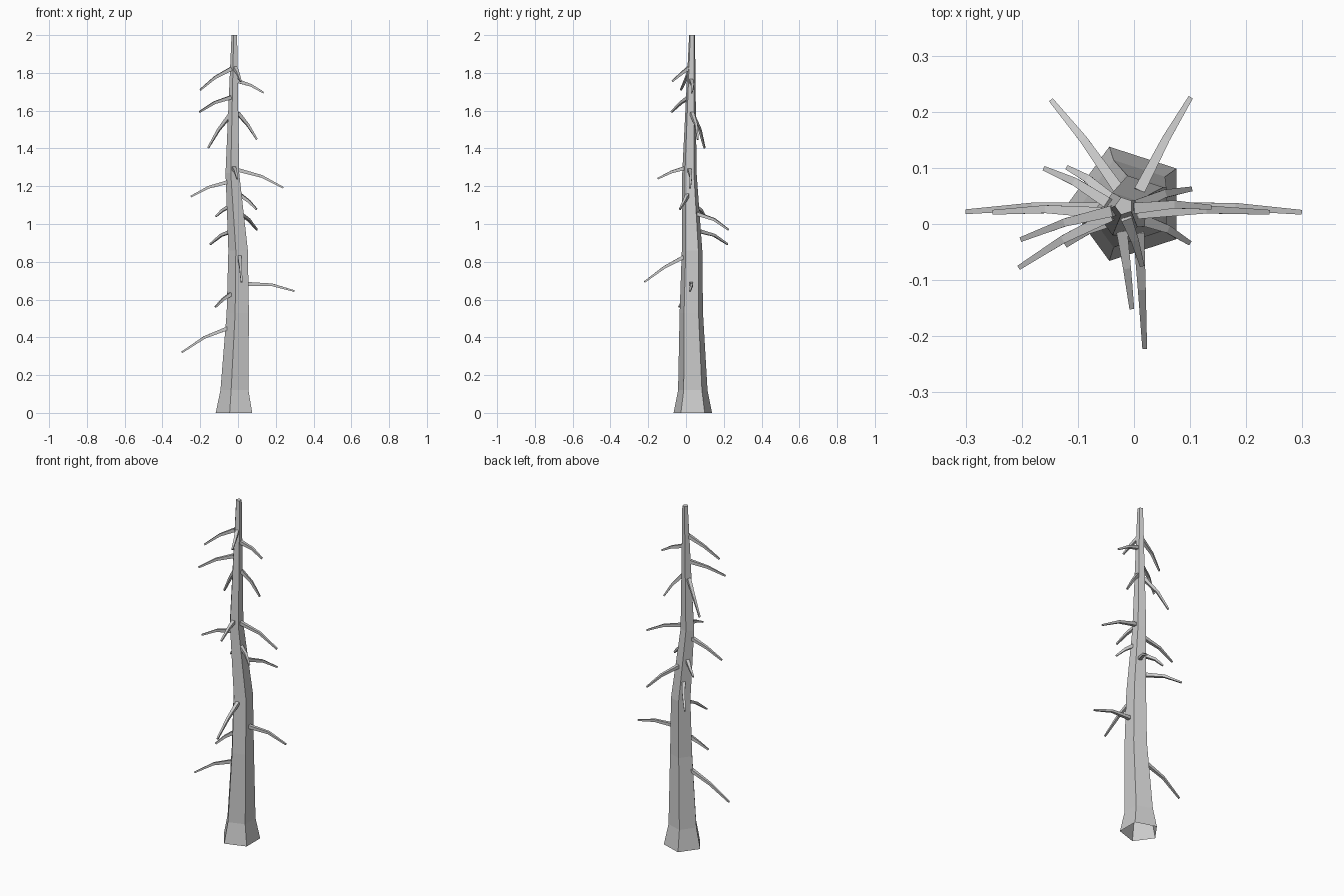
import bpy, bmesh
from math import cos, sin, pi
from mathutils import Vector

if "Cube" in bpy.data.objects:
    bpy.data.objects.remove(bpy.data.objects["Cube"])


def loft(name, rings, cap_start=True):
    """Skin equal-length point rings into a tube with outward normals."""
    bm = bmesh.new()
    loops = [[bm.verts.new(p) for p in ring] for ring in rings]
    n = len(loops[0])
    for a, b in zip(loops, loops[1:]):
        for i in range(n):
            j = (i + 1) % n
            bm.faces.new((a[i], a[j], b[j], b[i]))
    bm.faces.new(loops[-1])
    if cap_start:
        bm.faces.new(loops[0][::-1])
    bmesh.ops.recalc_face_normals(bm, faces=bm.faces)
    mesh = bpy.data.meshes.new(name)
    bm.to_mesh(mesh)
    bm.free()
    obj = bpy.data.objects.new(name, mesh)
    bpy.context.collection.objects.link(obj)


# Trunk: five-sided, flared foot, open underneath (x, y, z, radius)
trunk = [(-0.011, 0.036, 0.0, 0.107), (-0.011, 0.036, 0.12, 0.082),
         (0.005, 0.028, 0.53, 0.065), (0.006, 0.032, 0.86, 0.057),
         (-0.026, 0.018, 1.27, 0.040), (-0.018, 0.032, 2.0, 0.0163)]
loft("trunk", [[(x + r * cos(a), y + r * sin(a), z)
                for a in (pi / 5 + k * 2 * pi / 5 for k in range(5))]
               for x, y, z, r in trunk], cap_start=False)


def trunk_at(z):
    """Trunk centre and radius at a height."""
    for a, b in zip(trunk, trunk[1:]):
        if z <= b[2]:
            p = Vector(a).lerp(Vector(b), (z - a[2]) / (b[2] - a[2]))
            return p.xyz, p.w


def branch(name, root_z, tip):
    """Tapered four-sided twig from the bark, arching down to its tip."""
    centre, r = trunk_at(root_z)
    tip = Vector(tip)
    out = Vector((tip.x - centre.x, tip.y - centre.y, 0)).normalized()
    root = centre + out * r * 0.75
    length = (tip - root).length
    bend = root.lerp(tip, 0.52) + Vector((0, 0.006, 0.06 * length))
    pts = [root, bend, tip]
    rings = []
    for i, rad in enumerate((0.014, 0.010, 0.006)):
        d = (pts[min(i + 1, 2)] - pts[max(i - 1, 0)]).normalized()
        side = d.cross(Vector((0, 0, 1))).normalized()
        up = side.cross(d)
        rings.append([pts[i] + rad * (cos(a) * side + sin(a) * up)
                      for a in (pi / 4 + k * pi / 2 for k in range(4))])
    loft(name, rings)


# Dead branches from bottom to top: root height, tip position
branches = [
    (0.45, (-0.298, 0.022, 0.32)), (0.63, (-0.12, -0.037, 0.56)),
    (0.683, (0.298, 0.021, 0.645)), (0.825, (0.019, -0.22, 0.693)),
    (0.965, (-0.147, 0.22, 0.893)), (1.055, (0.10, 0.224, 0.97)),
    (1.095, (-0.118, 0.10, 1.04)), (1.152, (0.098, -0.033, 1.078)),
    (1.222, (-0.25, 0.021, 1.145)), (1.285, (0.24, 0.021, 1.192)),
    (1.295, (-0.004, -0.15, 1.24)), (1.575, (-0.158, 0.098, 1.403)),
    (1.587, (0.10, 0.062, 1.448)), (1.67, (-0.204, -0.077, 1.593)),
    (1.757, (0.136, 0.03, 1.695)), (1.822, (-0.20, -0.027, 1.71)),
    (1.825, (0.014, -0.073, 1.755)),
]
for i, (root_z, tip) in enumerate(branches, 1):
    branch(f"branch_{i:02d}", root_z, tip)
